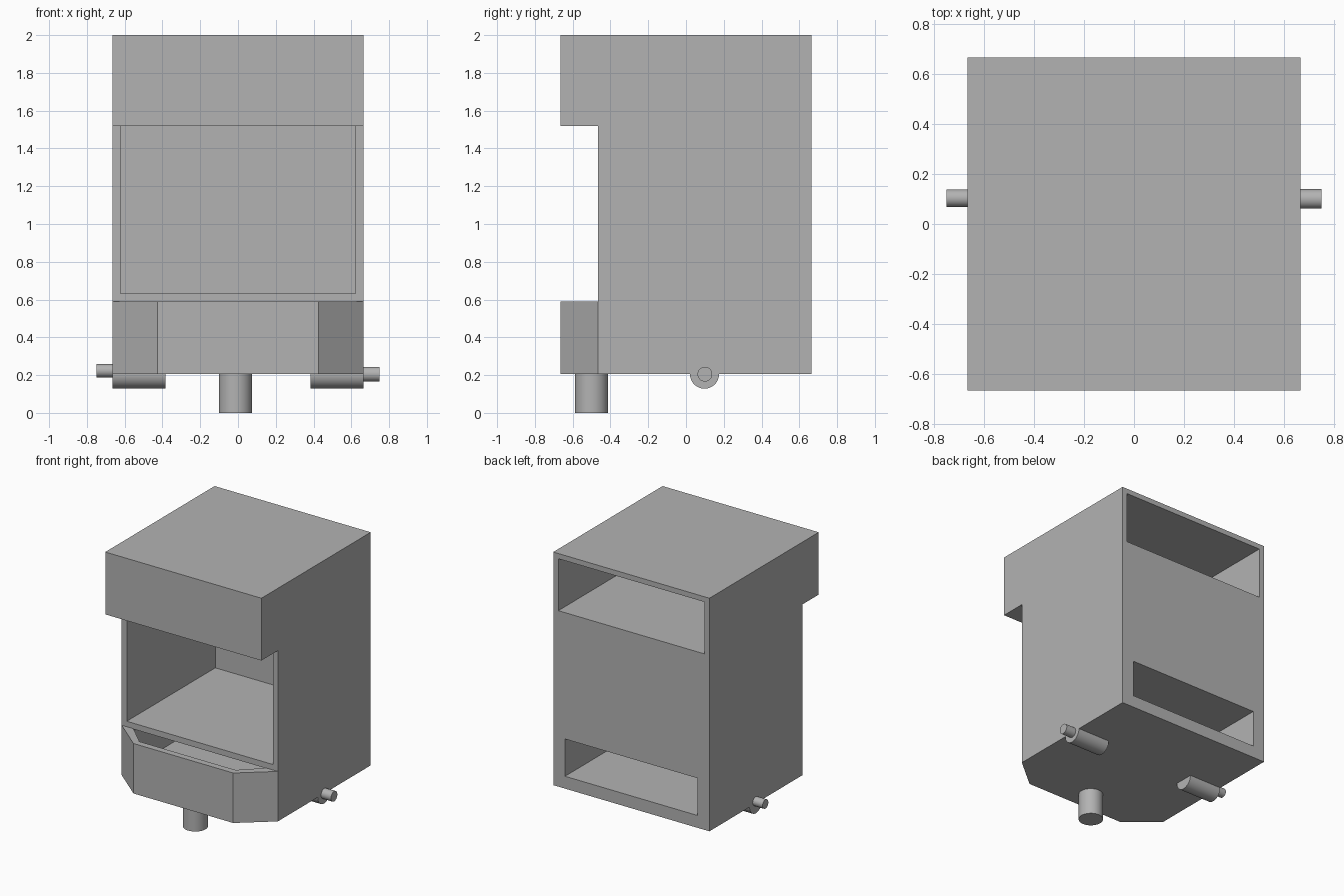
import bpy
import bmesh
import math
from mathutils import Matrix

cube = bpy.data.objects.get("Cube")
if cube:
    bpy.data.objects.remove(cube, do_unlink=True)

grey = bpy.data.materials.new("plain grey")
grey.use_nodes = True
colour = (0.45, 0.45, 0.45, 1)
grey.diffuse_color = colour
grey.node_tree.nodes["Principled BSDF"].inputs["Base Color"].default_value = colour


def finish(name, bm):
    bmesh.ops.recalc_face_normals(bm, faces=bm.faces)
    mesh = bpy.data.meshes.new(name)
    bm.to_mesh(mesh)
    bm.free()
    mesh.materials.append(grey)
    obj = bpy.data.objects.new(name, mesh)
    bpy.context.collection.objects.link(obj)
    return obj


def prism(name, outline, z0, z1):
    """Upright prism over a plan outline."""
    bm = bmesh.new()
    base = bm.faces.new([bm.verts.new((x, y, z0)) for x, y in outline])
    top = bmesh.ops.extrude_face_region(bm, geom=[base])["geom"]
    verts = [v for v in top if isinstance(v, bmesh.types.BMVert)]
    bmesh.ops.translate(bm, verts=verts, vec=(0, 0, z1 - z0))
    return finish(name, bm)


def box(name, half_x, y0, y1, z0, z1):
    return prism(name, [(-half_x, y0), (half_x, y0), (half_x, y1), (-half_x, y1)], z0, z1)


def cylinder(name, radius, length, centre, along_x=False):
    bm = bmesh.new()
    turn = Matrix.Rotation(math.pi / 2, 4, "Y") if along_x else Matrix()
    bmesh.ops.create_cone(bm, cap_ends=True, segments=32, radius1=radius, radius2=radius,
                          depth=length, matrix=Matrix.Translation(centre) @ turn)
    obj = finish(name, bm)
    bpy.ops.object.select_all(action="DESELECT")
    bpy.context.view_layer.objects.active = obj
    obj.select_set(True)
    bpy.ops.object.shade_smooth_by_angle()
    return obj


def cut(target, cutter):
    mod = target.modifiers.new("cut", "BOOLEAN")
    mod.operation = "DIFFERENCE"
    mod.solver = "EXACT"
    mod.object = cutter
    bpy.context.view_layer.objects.active = target
    bpy.ops.object.modifier_apply(modifier=mod.name)
    bpy.data.objects.remove(cutter, do_unlink=True)


W = 0.665        # half width and half depth
FRONT = -0.465   # recessed front plane
BASE = 0.205     # underside of the cabinet
TRAY = 0.59      # rim of the front tray

# Cabinet block with a recessed front and chamfered tray corners
body = box("cabinet_body", W, -W, W, BASE, 2)
cut(body, box("front_notch", 1, -1, FRONT, TRAY, 1.52))
for s in (-1, 1):
    wedge = [(s * W, FRONT), (s * 0.425, -W), (s * 0.425, -1), (s, -1), (s, FRONT)]
    cut(body, prism("corner_wedge", wedge, 0, 0.8))

# Main compartment, open to the front
cut(body, box("compartment", 0.622, -0.55, 0.612, 0.632, 1.52))

# Upper compartment, open to the back
cut(body, box("upper_compartment", 0.622, -0.622, 1, 1.56, 1.96))

# Lower channel running from the tray out through the back
tray = [(-0.565, FRONT), (-0.41, -0.615), (0.41, -0.615), (0.565, FRONT)]
cut(body, prism("channel", tray + [(0.565, 1), (-0.565, 1)], 0.30, 0.587))
cut(body, prism("tray_opening", tray, 0.4, 0.8))

# Outlet spout under the tray
cylinder("outlet_spout", 0.088, BASE, (-0.013, -0.50, BASE / 2))

# Side pivots half sunk in the underside, each with a protruding pin
for side, s, pin_y, pin_z, pin_r in (("left", 1, 0.10, BASE, 0.039),
                                     ("right", -1, 0.103, 0.223, 0.035)):
    cylinder(side + "_pivot", 0.077, 0.28, (s * 0.5245, 0.098, BASE), True)
    cylinder(side + "_pivot_pin", pin_r, 0.10, (s * 0.699, pin_y, pin_z), True)
